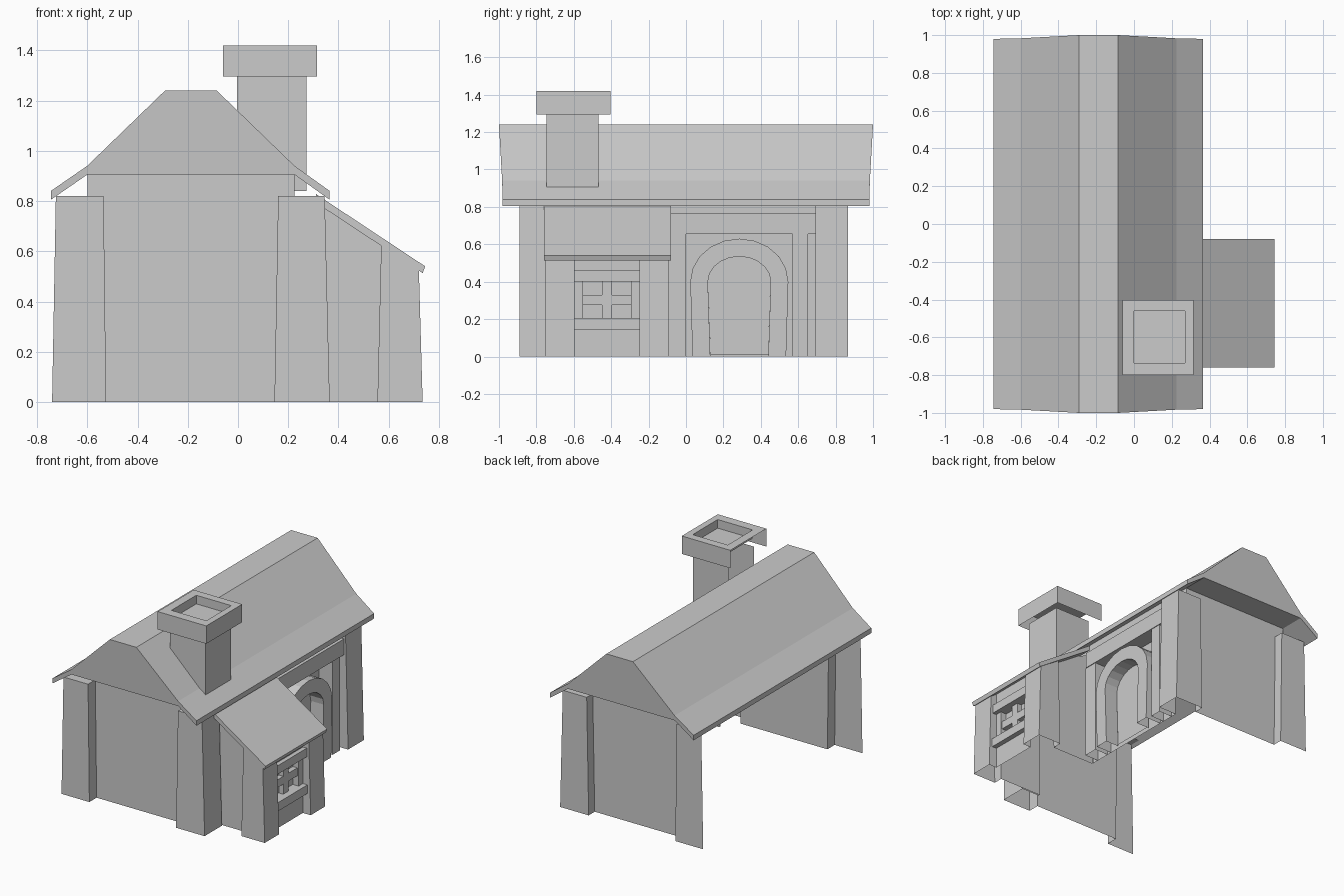
import bpy, math

if "Cube" in bpy.data.objects:
    bpy.data.objects.remove(bpy.data.objects["Cube"])


def make(name, polys):
    """Flat shaded shell from polygons given as point lists."""
    verts, faces = [], []
    for p in polys:
        faces.append(range(len(verts), len(verts) + len(p)))
        verts += p
    me = bpy.data.meshes.new(name)
    me.from_pydata(verts, [], [list(f) for f in faces])
    ob = bpy.data.objects.new(name, me)
    bpy.context.collection.objects.link(ob)
    return ob


def strip(a, b):
    """Quads joining two open paths."""
    return [[a[i], a[i + 1], b[i + 1], b[i]] for i in range(len(a) - 1)]


def box(x0, x1, y0, y1, z0, z1, skip=""):
    """Box faces, named by side: l r f b d u."""
    f = {
        "l": [(x0, y1, z0), (x0, y0, z0), (x0, y0, z1), (x0, y1, z1)],
        "r": [(x1, y0, z0), (x1, y1, z0), (x1, y1, z1), (x1, y0, z1)],
        "f": [(x0, y0, z0), (x1, y0, z0), (x1, y0, z1), (x0, y0, z1)],
        "b": [(x1, y1, z0), (x0, y1, z0), (x0, y1, z1), (x1, y1, z1)],
        "d": [(x0, y1, z0), (x1, y1, z0), (x1, y0, z0), (x0, y0, z0)],
        "u": [(x0, y0, z1), (x1, y0, z1), (x1, y1, z1), (x0, y1, z1)],
    }
    return [f[k] for k in f if k not in skip]


WX = 0.225             # side wall plane
WF, WB = -0.81, 0.80   # gable wall planes

# Main roof: lofted bent profile, gable faces and soffits
top = [(-.745, .84, .98), (-.6, .94, .983), (-.29, 1.24, 1), (-.085, 1.24, 1),
       (.225, .94, .983), (.365, .84, .98)]
low = [(.365, .805, .98), (.225, .905, .98), (-.6, .905, .98), (-.745, .805, .98)]


def loop(pts, s):
    return [(x, s * y, z) for x, z, y in pts]


roof = strip(loop(top, -1), loop(top, 1))
roof += strip(loop(top[-1:] + low[:2], -1), loop(top[-1:] + low[:2], 1))
roof += strip(loop(low[2:] + top[:1], -1), loop(low[2:] + top[:1], 1))
for s, w in ((-1, WF), (1, WB)):
    roof += [loop(top + low, s),
             [(-.6, s * .98, .905), (.225, s * .98, .905), (.225, w, .905), (-.6, w, .905)]]
make("main_roof", roof)

# Gable walls and tapered corner posts, front and back
for tag, y, w, ys in (("front", -.89, WF, -.70), ("back", .867, WB, .693)):
    make(tag + "_gable_wall", [[(x, w, z) for x, z in (
        (-.525, 0), (.145, 0), (.16, .82), (WX, .82), (WX, .905),
        (-.6, .905), (-.6, .82), (-.535, .82))]])
    a = [(.145, w, 0), (.145, y, 0), (.365, y, 0), (.365, ys, 0), (WX, ys, 0)]
    b = [(.16, w, .82), (.16, y, .82), (.345, y, .82), (.345, ys, .82), (WX, ys, .82)]
    make(tag + "_right_post", strip(a, b) + [b + [(WX, w, .82)]])
    a = [(-.74, y, 0), (-.525, y, 0), (-.525, w, 0)]
    b = [(-.725, y, .82), (-.535, y, .82), (-.535, w, .82)]
    make(tag + "_left_post", strip(a, b) + [b + [(-.725, w, .82)]])

# Right side wall
make("side_wall", [
    [(WX, -.15, 0), (WX, .693, 0), (WX, .693, .82), (WX, -.15, .82)],
    [(WX, WF, .82), (WX, WB, .82), (WX, WB, .905), (WX, WF, .905)]])
make("door_beam", box(WX, .335, -.09, .693, .655, .765, "l"))
make("door_post_left", box(WX, .33, -.10, 0, 0, .655, "ldu"))
make("door_post_right", box(WX, .33, .57, .652, 0, .655, "ldu"))


# Arched door surround
def arch(x, ry, peak, foot, z0, n=10):
    pts = [(x, .285 - foot, z0)]
    for i in range(n + 1):
        t = math.pi * i / n
        pts.append((x, .285 - ry * math.cos(t), .40 + (peak - .40) * math.sin(t)))
    return pts + [(x, .285 + foot, z0)]


outer, inner = (.262, .63, .25, 0), (.168, .535, .155, .0)
o, i = arch(.345, *outer), arch(.345, *inner)
make("door_arch", strip(o, i) + strip(o, arch(WX, *outer)) + strip(i, arch(.245, *inner)))
make("door_panel", [arch(.245, .168, .535, .155, .01)])


# Bay: lean-to roof, tapered posts and walls
def rz(x):
    return .77 - .654 * (x - .345)


prof = [(.31, .828), (.745, .54), (.735, .513), (.31, .793)]
p0 = [(x, -.76, z) for x, z in prof]
p1 = [(x, -.08, z) for x, z in prof]
make("bay_roof", strip(p0 + p0[:1], p1 + p1[:1]) + [p0, p1])
BX = .675
for tag, y, w, ys in (("front", -.755, -.69, -.597), ("back", -.09, -.155, -.248)):
    a = [(.555, w), (.555, y), (.735, y), (.735, ys), (BX, ys)]
    b = [(.57, w), (.57, y), (.72, y), (.72, ys), (BX, ys)]
    make("bay_%s_post" % tag, strip([(*p, 0) for p in a], [(*p, rz(p[0])) for p in b]))
    make("bay_%s_wall" % tag, [[(WX, w, 0), (.555, w, 0), (.57, w, rz(.57)),
                                (.345, w, .77), (WX, w, .82)]])

# Window wall around the opening, with reveal, pane, boards and cross
y0, y1, h0, h1 = -.55, -.295, .205, .40
wall = []
for a, b, c, d in ((-.597, -.248, 0, h0), (-.597, -.248, h1, rz(BX)),
                   (-.597, y0, h0, h1), (y1, -.248, h0, h1)):
    wall.append([(BX, a, c), (BX, b, c), (BX, b, d), (BX, a, d)])
make("window_wall", wall)
make("window_recess", box(.63, BX, y0, y1, h0, h1, "r"))
make("window_bar_vertical", box(.63, .665, -.45, -.395, h0, h1, "ldu"))
make("window_bar_horizontal", box(.63, .665, y0, y1, .275, .33, "lfb"))
make("window_sill", box(BX, .71, -.597, -.248, .145, .205, "lfb"))
make("window_lintel", box(BX, .705, -.597, -.248, .40, .46, "lfb"))

# Chimney: shaft, open-backed cap and recessed flue
make("chimney_shaft", box(-.003, .272, -.745, -.467, .84, 1.30, "ldu"))
cap = box(-.06, .315, -.80, -.403, 1.295, 1.42, "ldu")
ring_o = [(-.06, -.8, 1.42), (.315, -.8, 1.42), (.315, -.403, 1.42), (-.06, -.403, 1.42)]
ring_i = [(-.0, -.735, 1.42), (.27, -.735, 1.42), (.27, -.46, 1.42), (-.0, -.46, 1.42)]
make("chimney_cap", cap + strip(ring_o + ring_o[:1], ring_i + ring_i[:1]))
make("chimney_flue", box(0, .27, -.735, -.46, 1.36, 1.42, "u"))
